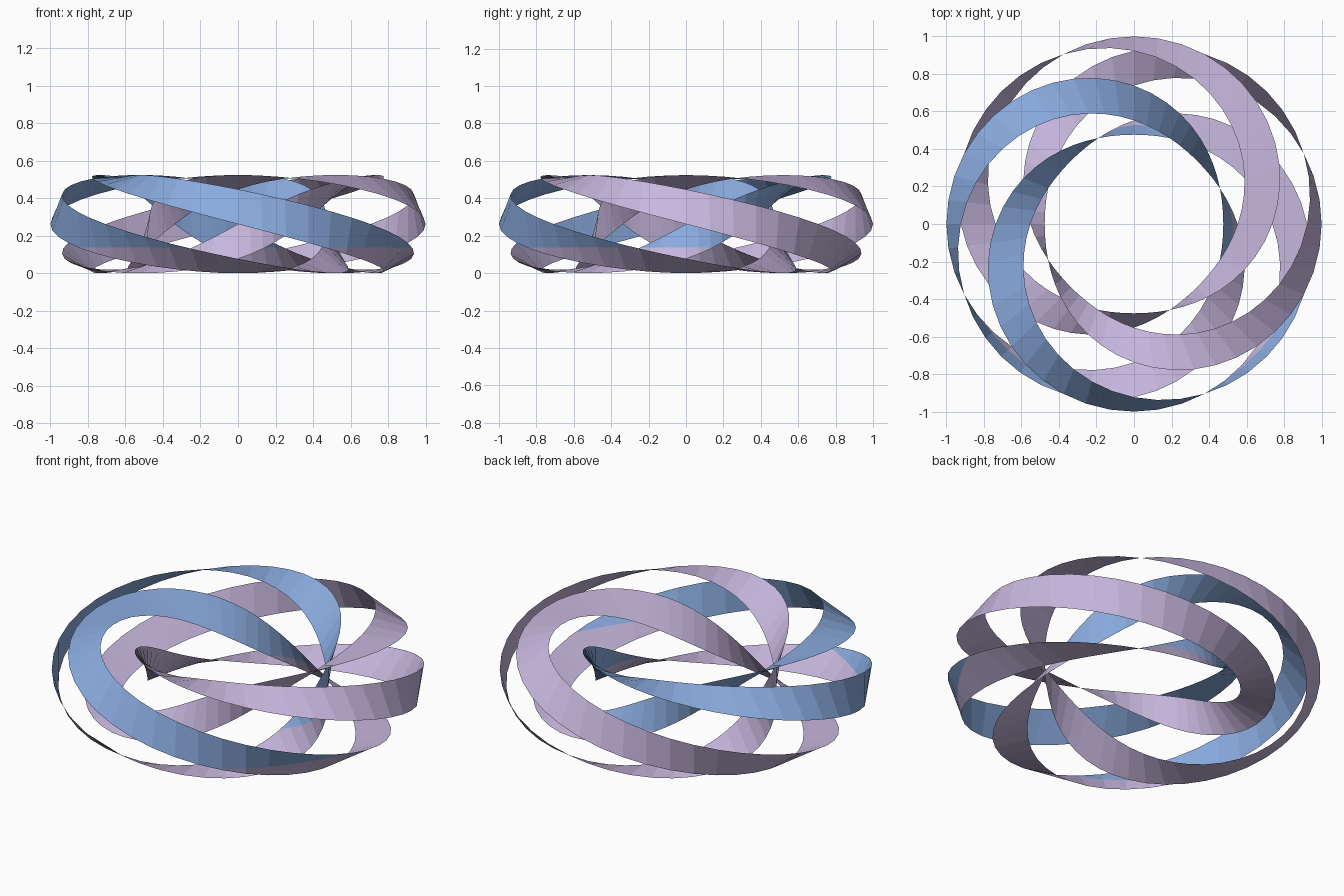
import bpy, bmesh, math

if "Cube" in bpy.data.objects:
    bpy.data.objects.remove(bpy.data.objects["Cube"])

R, r = 0.738, 0.262      # ring radius, tube radius
SEG = 48                 # steps around the ring
HALF = math.radians(22.5)  # half the ribbon width, as an angle around the tube
SPLIT_Z = 0.138          # height below which the blue ribbons turn lilac


def material(name, rgb):
    m = bpy.data.materials.new(name)
    m.diffuse_color = (*rgb, 1)
    m.use_nodes = True
    m.node_tree.nodes["Principled BSDF"].inputs["Base Color"].default_value = m.diffuse_color
    return m


blue = material("soft blue", (0.255, 0.41, 0.74))
lilac = material("pale lilac", (0.57, 0.475, 0.73))


def tube_point(theta, phi):
    d = R + r * math.cos(phi)
    return (d * math.cos(theta), d * math.sin(theta), r + r * math.sin(phi))


def ribbon(name, start, two_tone):
    """Strip that winds once round the tube while going once round the ring."""
    bm = bmesh.new()
    rows = []
    for i in range(SEG):
        theta = 2 * math.pi * i / SEG
        phi = start - theta
        rows.append([bm.verts.new(tube_point(theta, phi + s * HALF)) for s in (-1, 1)])
    for i in range(SEG):
        a, b = rows[i], rows[(i + 1) % SEG]
        bm.faces.new((a[0], b[0], b[1], a[1]))
    if two_tone:
        # cut a level colour line, then colour by height
        bmesh.ops.bisect_plane(bm, geom=bm.verts[:] + bm.edges[:] + bm.faces[:],
                               plane_co=(0, 0, SPLIT_Z), plane_no=(0, 0, 1))
    for f in bm.faces:
        above = f.calc_center_median().z > SPLIT_Z
        f.material_index = 0 if two_tone and above else 1
    me = bpy.data.meshes.new(name)
    bm.to_mesh(me)
    bm.free()
    me.materials.append(blue)
    me.materials.append(lilac)
    bpy.context.collection.objects.link(bpy.data.objects.new(name, me))


# four interleaved ribbons, a quarter turn apart
for k, name in enumerate(("lilac_ribbon_right", "lilac_ribbon_back",
                          "blue_ribbon_left", "blue_ribbon_front")):
    ribbon(name, math.radians(22.5 + 90 * k), k >= 2)
